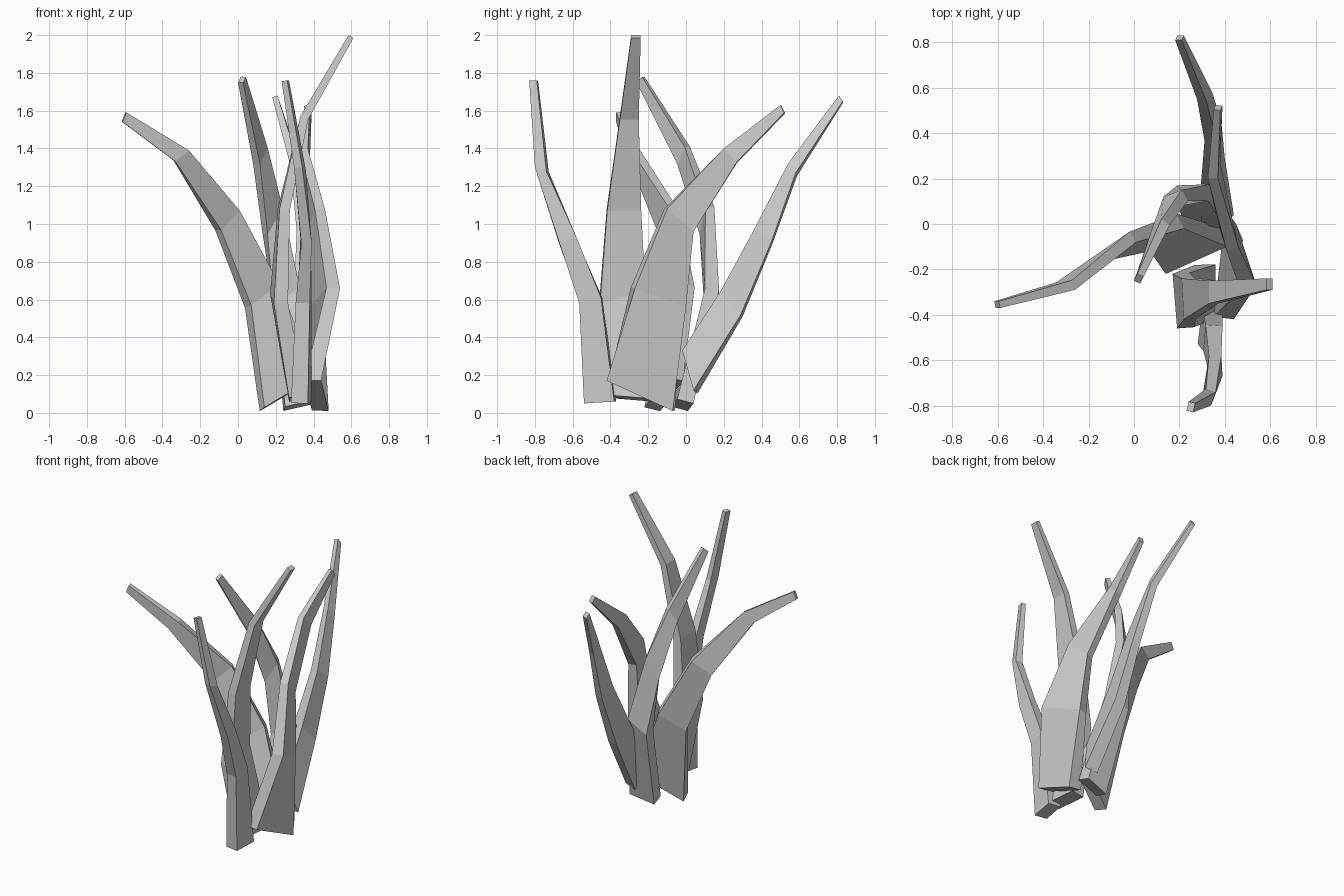
import bpy, bmesh
from mathutils import Vector

THICK = (0.09, 0.075, 0.055, 0.045, 0.03)   # blade thickness from root to tip


def blade(name, side, rings):
    """Tapered four-sided blade: each ring gives the two edges of one face,
    and the opposite face is offset towards 'side'."""
    left = [Vector(r[:3]) for r in rings]
    right = [Vector(r[3:]) for r in rings]
    mid = [(a + b) / 2 for a, b in zip(left, right)]
    bm = bmesh.new()
    loops = []
    last = len(rings) - 1
    for i, (a, b) in enumerate(zip(left, right)):
        tangent = mid[min(i + 1, last)] - mid[max(i - 1, 0)]
        n = (b - a).cross(tangent).normalized()
        if n.dot(Vector(side)) < 0:
            n = -n
        off = n * THICK[i]
        loops.append([bm.verts.new(p) for p in (a, b, b + off, a + off)])
    for lo, hi in zip(loops, loops[1:]):
        for k in range(4):
            j = (k + 1) % 4
            bm.faces.new((lo[k], lo[j], hi[j], hi[k]))
    bm.faces.new(loops[0][::-1])
    bm.faces.new(loops[-1])
    bmesh.ops.recalc_face_normals(bm, faces=bm.faces)
    mesh = bpy.data.meshes.new(name)
    bm.to_mesh(mesh)
    bm.free()
    bpy.context.collection.objects.link(bpy.data.objects.new(name, mesh))


# Blade arching to the left
blade("left_blade", (-0.4, 0.9, 0), [
    (0.14, -0.22, 0.03, 0.41, -0.10, 0.19),
    (0.07, -0.12, 0.57, 0.22, -0.02, 0.68),
    (-0.09, -0.155, 0.97, 0.01, -0.08, 1.07),
    (-0.33, -0.30, 1.33, -0.26, -0.29, 1.39),
    (-0.61, -0.37, 1.54, -0.59, -0.37, 1.59)])

# Blade bulging backwards, tip leaning forward
blade("back_blade", (0, -1, 0), [
    (0.24, 0.01, 0.01, 0.41, 0.04, 0.05),
    (0.19, 0.17, 0.57, 0.33, 0.175, 0.65),
    (0.13, 0.12, 0.95, 0.21, 0.15, 1.09),
    (0.08, -0.02, 1.32, 0.12, 0.02, 1.41),
    (0.0, -0.25, 1.75, 0.015, -0.22, 1.78)])

# Tallest blade, tip leaning right
blade("tall_blade", (1, 0, 0), [
    (0.27, -0.42, 0.08, 0.27, -0.18, 0.06),
    (0.19, -0.46, 0.58, 0.17, -0.22, 0.63),
    (0.22, -0.42, 1.08, 0.21, -0.24, 1.08),
    (0.33, -0.35, 1.57, 0.33, -0.25, 1.57),
    (0.585, -0.29, 2.0, 0.585, -0.24, 2.0)])

# Blade reaching furthest back
blade("far_back_blade", (-1, 0, 0), [
    (0.38, -0.02, 0.33, 0.44, 0.04, 0.12),
    (0.37, 0.18, 0.64, 0.40, 0.29, 0.52),
    (0.365, 0.36, 0.97, 0.385, 0.45, 0.90),
    (0.32, 0.54, 1.32, 0.345, 0.58, 1.27),
    (0.21, 0.81, 1.68, 0.22, 0.83, 1.65)])

# Broad blade on the right, sweeping backwards
blade("right_blade", (-1, 0, 0), [
    (0.44, -0.42, 0.17, 0.48, -0.07, 0.01),
    (0.54, -0.27, 0.66, 0.45, 0.0, 0.56),
    (0.46, -0.10, 1.08, 0.42, 0.04, 0.96),
    (0.37, 0.20, 1.40, 0.38, 0.27, 1.33),
    (0.38, 0.50, 1.63, 0.39, 0.52, 1.59)])

# Blade leaning to the front
blade("front_blade", (-1, 0, 0), [
    (0.37, -0.54, 0.05, 0.39, -0.38, 0.06),
    (0.38, -0.565, 0.58, 0.39, -0.45, 0.61),
    (0.39, -0.67, 0.90, 0.385, -0.58, 0.93),
    (0.34, -0.80, 1.30, 0.36, -0.74, 1.28),
    (0.26, -0.83, 1.76, 0.27, -0.79, 1.76)])
